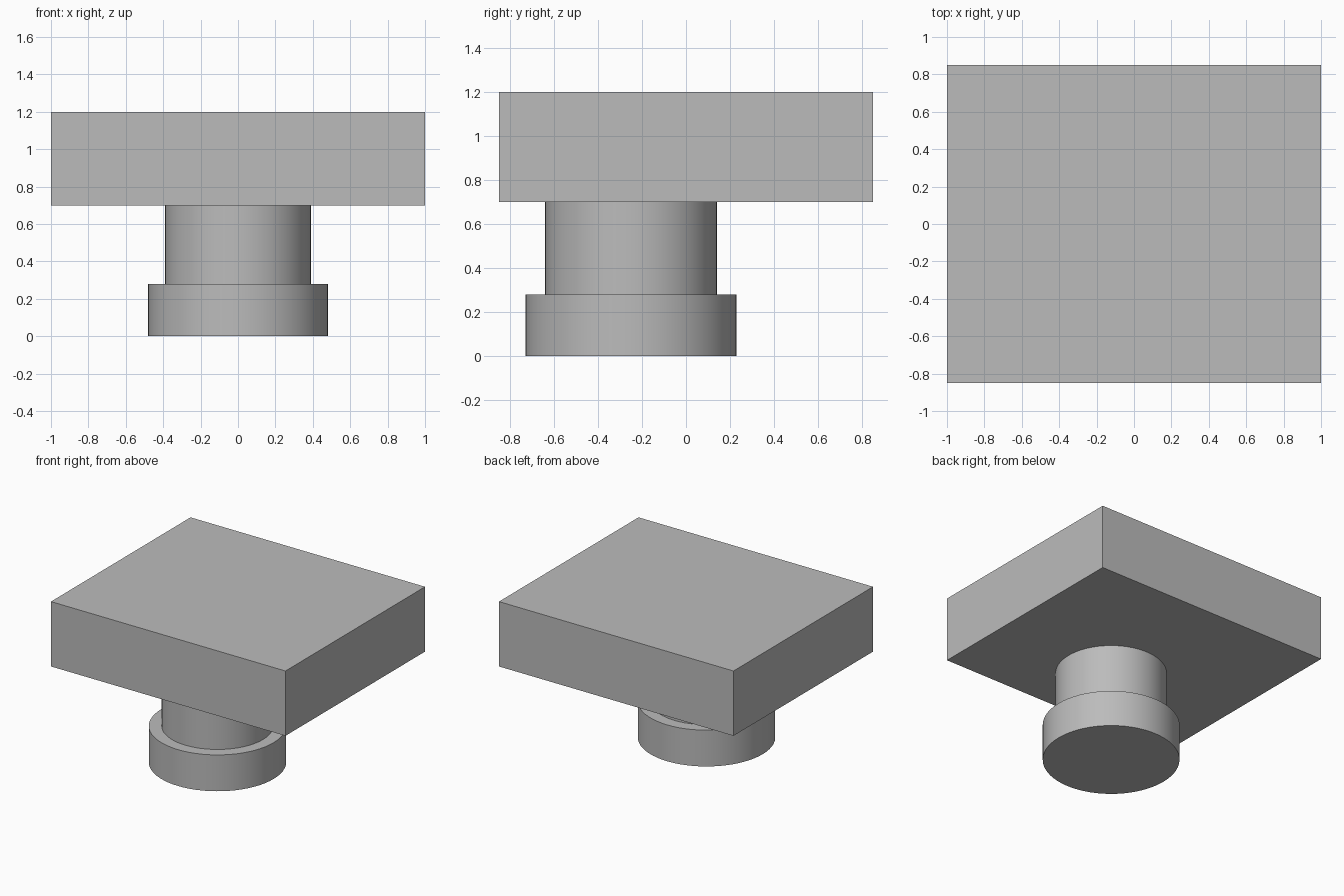
import bpy
import math

default_cube = bpy.data.objects.get("Cube")
if default_cube:
    bpy.data.objects.remove(default_cube, do_unlink=True)

# One plain grey for the whole model
grey = bpy.data.materials.new("plain_grey")
grey.use_nodes = True
colour = (0.5, 0.5, 0.5, 1.0)
grey.diffuse_color = colour
grey.node_tree.nodes["Principled BSDF"].inputs["Base Color"].default_value = colour

STEM_Y = -0.25  # the stem sits forward of the block's centre


def round_part(name, radius, bottom, top):
    bpy.ops.mesh.primitive_cylinder_add(
        vertices=64, radius=radius, depth=top - bottom,
        location=(0, STEM_Y, (bottom + top) / 2))
    part = bpy.context.object
    part.name = name
    part.data.materials.append(grey)
    bpy.ops.object.shade_smooth_by_angle(angle=math.radians(30))
    return part


# Wide foot and narrower neck
round_part("foot_disc", 0.48, 0.0, 0.28)
round_part("neck", 0.39, 0.28, 0.70)

# Rectangular block on top
bpy.ops.mesh.primitive_cube_add(size=1, location=(0, 0, 0.95))
block = bpy.context.object
block.name = "top_block"
block.scale = (2.0, 1.7, 0.5)
bpy.ops.object.transform_apply(location=False, rotation=False, scale=True)
block.data.materials.append(grey)
